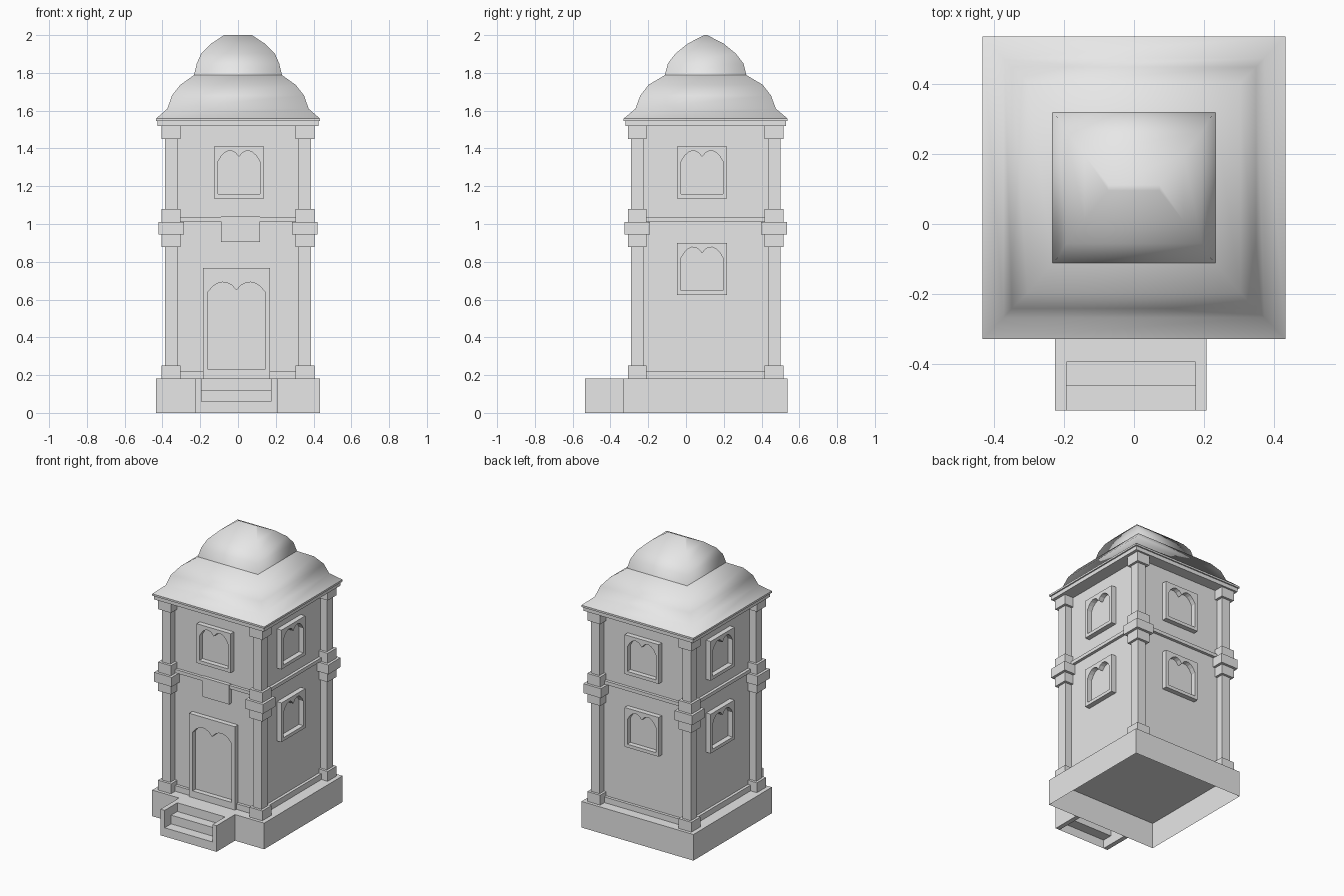
import bpy
import bmesh
from math import pi, sin
from mathutils import Matrix, Vector

cube = bpy.data.objects.get("Cube")
if cube:
    bpy.data.objects.remove(cube, do_unlink=True)

CY = 0.104                  # tower centre along y
BASE_TOP = 0.183
WALL_X, WALL_Y = 0.335, 0.345

stone = bpy.data.materials.new("pale_grey_stone")
stone.use_nodes = True
stone.diffuse_color = (0.8, 0.8, 0.8, 1)
stone.node_tree.nodes["Principled BSDF"].inputs["Base Color"].default_value = (0.8, 0.8, 0.8, 1)


def add_mesh(name, mesh):
    mesh.materials.clear()
    mesh.materials.append(stone)
    obj = bpy.data.objects.new(name, mesh)
    bpy.context.collection.objects.link(obj)
    return obj


def from_bmesh(name, bm, smooth=False):
    for f in bm.faces:
        f.smooth = smooth
    mesh = bpy.data.meshes.new(name)
    bm.to_mesh(mesh)
    bm.free()
    return add_mesh(name, mesh)


def add_box(bm, x, y, z, open_bottom=False):
    """Box from (min, max) ranges."""
    size = Vector((x[1] - x[0], y[1] - y[0], z[1] - z[0]))
    mid = Vector((sum(x), sum(y), sum(z))) / 2
    made = bmesh.ops.create_cube(bm, size=1, matrix=Matrix.Translation(mid) @ Matrix.Diagonal(size).to_4x4())
    if open_bottom:
        faces = {f for v in made["verts"] for f in v.link_faces}
        low = min(faces, key=lambda f: f.calc_center_median().z)
        bmesh.ops.delete(bm, geom=[low], context="FACES_ONLY")


def box(name, x, y, z, open_bottom=False):
    bm = bmesh.new()
    add_box(bm, x, y, z, open_bottom)
    return from_bmesh(name, bm)


def tower_box(name, hx, hy, z, open_bottom=False):
    return box(name, (-hx, hx), (CY - hy, CY + hy), z, open_bottom)


def loft(name, rings, cap):
    """Smooth rectangular rings of (half x, half y, z)."""
    bm = bmesh.new()
    loops = [[bm.verts.new((sx * hx, CY + sy * hy, z))
              for sx, sy in ((-1, -1), (1, -1), (1, 1), (-1, 1))] for hx, hy, z in rings]
    for low, high in zip(loops, loops[1:]):
        for i in range(4):
            j = (i + 1) % 4
            bm.faces.new((low[i], low[j], high[j], high[i]))
    if cap:
        bm.faces.new(loops[-1])
    return from_bmesh(name, bm, smooth=True)


def double_arch(x0, x1, bottom, spring, cusp, peak, steps=6):
    """Opening outline with two lobes meeting at a cusp."""
    half = (x1 - x0) / 2
    lobe = []
    for i in range(steps + 1):
        t = i / steps
        foot = spring + (cusp - spring) * t
        lobe.append((x0 + half * t, foot + (peak - (spring + cusp) / 2) * sin(pi * t) ** 0.75))
    mirrored = [(x0 + x1 - x, z) for x, z in reversed(lobe[:-1])]
    return [(x0, bottom)] + lobe + mirrored + [(x1, bottom)]


def frame(name, side, outer, opening, depth):
    """Extruded plate with a hole, on one wall; side counts quarter turns from the front."""
    x0, x1, z0, z1 = outer
    curve = bpy.data.curves.new(name, "CURVE")
    curve.dimensions = "2D"
    curve.fill_mode = "BOTH"
    curve.extrude = depth / 2
    for pts in ([(x0, z0), (x1, z0), (x1, z1), (x0, z1)], opening):
        spline = curve.splines.new("POLY")
        spline.points.add(len(pts) - 1)
        for p, (px, pz) in zip(spline.points, pts):
            p.co = (px, pz, 0, 1)
        spline.use_cyclic_u = True
    temp = bpy.data.objects.new(name + "_outline", curve)
    bpy.context.collection.objects.link(temp)
    bpy.context.view_layer.update()
    mesh = bpy.data.meshes.new_from_object(temp.evaluated_get(bpy.context.evaluated_depsgraph_get()))
    bpy.data.objects.remove(temp, do_unlink=True)
    wall = WALL_X if side % 2 else WALL_Y
    mesh.transform(Matrix.Translation((0, CY, 0)) @ Matrix.Rotation(side * pi / 2, 4, "Z")
                   @ Matrix.Translation((0, -wall - depth / 2, 0)) @ Matrix.Rotation(pi / 2, 4, "X"))
    for poly in mesh.polygons:
        poly.use_smooth = False
    return add_mesh(name, mesh)


# Plinth, hollow underneath
tower_box("plinth", 0.434, 0.434, (0, BASE_TOP), open_bottom=True)

# Entrance steps between two cheek walls
STEP_X = (-0.194, 0.176)
for name, x in (("step_cheek_right", (-0.226, STEP_X[0])), ("step_cheek_left", (STEP_X[1], 0.208))):
    box(name, x, (-0.535, -0.33), (0, BASE_TOP))
bm = bmesh.new()
edges = (-0.535, -0.463, -0.395, -0.33)
profile = [(edges[0], 0)]
for i in range(3):
    z = BASE_TOP * (i + 1) / 3
    profile += [(edges[i], z), (edges[i + 1], z)]
rows = [[bm.verts.new((x, y, z)) for x in STEP_X] for y, z in profile]
for a, b in zip(rows, rows[1:]):
    bm.faces.new((a[0], a[1], b[1], b[0]))
from_bmesh("steps", bm)

# Walls and string courses
tower_box("walls", WALL_X, WALL_Y, (BASE_TOP, 1.53))
tower_box("foot_moulding", WALL_X + 0.02, WALL_Y + 0.02, (BASE_TOP, 0.223))
tower_box("floor_moulding", WALL_X + 0.02, WALL_Y + 0.02, (1.013, 1.037))

# Corner pillars with foot, waist and head blocks
blocks = [(0.033, BASE_TOP, 1.52), (0.05, BASE_TOP, 0.252), (0.05, 0.878, 0.944),
          (0.068, 0.944, 1.01), (0.05, 1.01, 1.08), (0.05, 1.45, 1.52)]
for sx, sy, name in ((-1, -1, "front_right"), (1, -1, "front_left"),
                     (-1, 1, "back_right"), (1, 1, "back_left")):
    bm = bmesh.new()
    cx, cy = sx * 0.354, CY + sy * 0.362
    for r, z0, z1 in blocks:
        add_box(bm, (cx - r, cx + r), (cy - r, cy + r), (z0, z1))
    from_bmesh(name + "_pillar", bm)

# Door frame and blank plaque above it
frame("door_frame", 0, (-0.185, 0.17, BASE_TOP, 0.767),
      double_arch(-0.159, 0.143, 0.23, 0.64, 0.65, 0.692), 0.035)
box("door_plaque", (-0.09, 0.117), (CY - WALL_Y - 0.025, CY - WALL_Y), (0.905, 1.04))

# Window frames
for side, name, shift in ((0, "front", 0.005), (1, "left", -0.019), (2, "back", -0.005), (3, "right", -0.019)):
    for level, z in (("upper", 1.135), ("lower", 0.625)):
        if side == 0 and level == "lower":
            continue
        frame(f"{name}_{level}_window", side, (shift - 0.132, shift + 0.132, z, z + 0.275),
              double_arch(shift - 0.111, shift + 0.111, z + 0.023, z + 0.195, z + 0.22, z + 0.252), 0.035)

# Cornice and two-tier domed roof
tower_box("cornice", 0.425, 0.425, (1.518, 1.545))
tower_box("eave", 0.434, 0.434, (1.545, 1.558))
loft("lower_roof", [(0.434, 0.434, 1.558), (0.374, 0.372, 1.61), (0.35, 0.346, 1.68),
                    (0.305, 0.302, 1.737), (0.233, 0.216, 1.788)], cap=False)
loft("upper_dome", [(0.233, 0.216, 1.788), (0.218, 0.2, 1.85), (0.195, 0.16, 1.902),
                    (0.142, 0.095, 1.955), (0.073, 0.008, 2.0)], cap=True)
